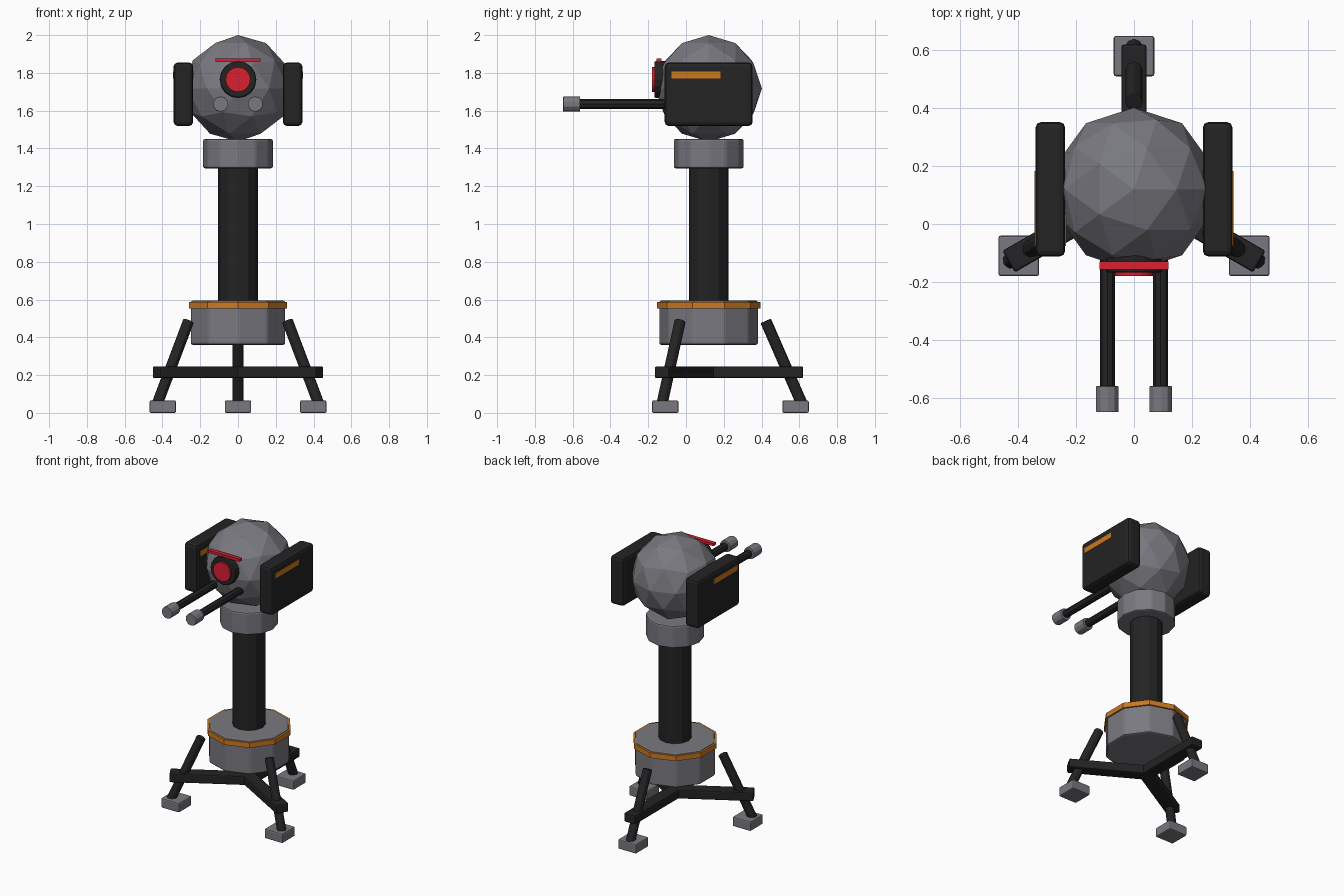
import bpy
import math
from mathutils import Vector

if "Cube" in bpy.data.objects:
    bpy.data.objects.remove(bpy.data.objects["Cube"])

AXIS = 0.12  # y of the column axis


def material(name, rgb):
    mat = bpy.data.materials.new(name)
    mat.use_nodes = True
    colour = (*rgb, 1)
    mat.diffuse_color = colour
    mat.node_tree.nodes["Principled BSDF"].inputs["Base Color"].default_value = colour
    return mat


grey = material("grey_metal", (0.19, 0.19, 0.215))
dark = material("dark_metal", (0.017, 0.017, 0.017))
orange = material("orange_trim", (0.6, 0.19, 0.015))
red = material("red_light", (0.7, 0.014, 0.03))


def finish(name, mat, bevel):
    obj = bpy.context.object
    obj.name = obj.data.name = name
    obj.data.materials.append(mat)
    if bevel:
        mod = obj.modifiers.new("Bevel", "BEVEL")
        mod.width = bevel
        mod.segments = 2
        mod.limit_method = "ANGLE"
        mod.angle_limit = math.radians(25)
    return obj


def box(name, mat, centre, size, bevel=0.0, turn=0.0):
    bpy.ops.mesh.primitive_cube_add(size=1, location=centre, rotation=(0, 0, turn))
    obj = bpy.context.object
    for v in obj.data.vertices:
        v.co *= Vector(size)
    return finish(name, mat, bevel)


def rod(name, mat, start, end, radius, sides, bevel=0.0):
    start, end = Vector(start), Vector(end)
    axis = end - start
    bpy.ops.mesh.primitive_cylinder_add(vertices=sides, radius=radius, depth=axis.length,
                                        location=(start + end) / 2)
    obj = finish(name, mat, bevel)
    if axis.x or axis.y:
        obj.rotation_euler = axis.to_track_quat("Z", "Y").to_euler()
    return obj


def upright(name, mat, low, high, radius, sides, bevel=0.0):
    return rod(name, mat, (0, AXIS, low), (0, AXIS, high), radius, sides, bevel)


# Base, trim ring, column and collar
upright("base_drum", grey, 0.36, 0.595, 0.263, 10, 0.012)
upright("base_trim_ring", orange, 0.553, 0.588, 0.274, 10)
upright("column", dark, 0.58, 1.31, 0.105, 12)
upright("collar", grey, 1.295, 1.45, 0.186, 12, 0.01)

# Tripod: leg, brace and foot in each of three directions
for label, degrees in (("back", 90), ("front_right", 210), ("front_left", 330)):
    angle = math.radians(degrees)
    out = Vector((math.cos(angle), math.sin(angle), 0))

    def at(radius, z):
        return out * radius + Vector((0, AXIS, z))

    rod(label + "_leg", dark, at(0.302, 0.487), at(0.495, 0.045), 0.031, 8, 0.004)
    box(label + "_brace", dark, at(0.25, 0.215), (0.5, 0.086, 0.062), 0.008, angle)
    box(label + "_foot", grey, at(0.46, 0.033), (0.14, 0.14, 0.066), 0.008)

# Faceted head
bpy.ops.mesh.primitive_ico_sphere_add(subdivisions=2, radius=0.282,
                                      location=(0, AXIS, 1.718))
finish("head", grey, 0)

# Eye and brow light
rod("eye_rim", dark, (0, -0.08, 1.765), (0, -0.168, 1.765), 0.097, 16, 0.008)
rod("eye_lens", red, (0, -0.12, 1.765), (0, -0.18, 1.765), 0.066, 16)
box("brow_light", red, (0, -0.143, 1.867), (0.24, 0.028, 0.018))

# Side pods and twin barrels
for label, side in (("right", -1), ("left", 1)):
    box(label + "_pod", dark, (side * 0.289, AXIS, 1.687), (0.103, 0.465, 0.335), 0.02)
    box(label + "_pod_stripe", orange, (side * 0.34, 0.053, 1.789), (0.006, 0.259, 0.037))
    x = side * 0.092
    rod(label + "_barrel", dark, (x, 0, 1.635), (x, -0.57, 1.635), 0.026, 8)
    rod(label + "_muzzle", grey, (x, -0.56, 1.635), (x, -0.65, 1.635), 0.041, 10, 0.003)

# Stripe on the inner face of the right pod
box("right_pod_inner_stripe", orange, (-0.238, 0.053, 1.789), (0.006, 0.259, 0.037))
